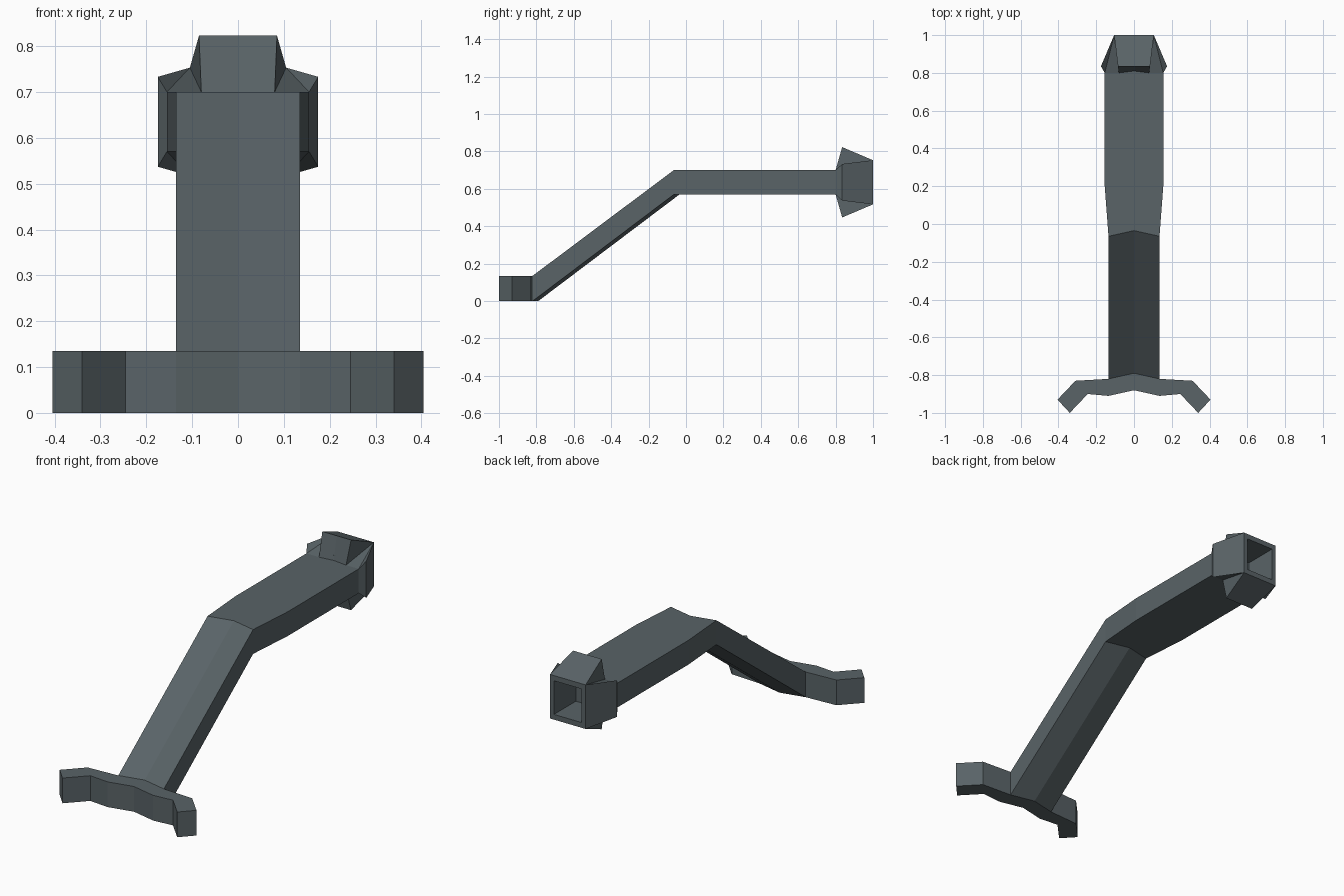
import bpy, bmesh

if "Cube" in bpy.data.objects:
    bpy.data.objects.remove(bpy.data.objects["Cube"])

slate = bpy.data.materials.new("dark_slate")
slate.diffuse_color = (0.10, 0.125, 0.135, 1)
slate.use_nodes = True
slate.node_tree.nodes["Principled BSDF"].inputs["Base Color"].default_value = slate.diffuse_color


def finish(bm, name, z=0.0):
    bmesh.ops.remove_doubles(bm, verts=bm.verts, dist=1e-5)
    bmesh.ops.recalc_face_normals(bm, faces=bm.faces)
    mesh = bpy.data.meshes.new(name)
    bm.to_mesh(mesh)
    bm.free()
    ob = bpy.data.objects.new(name, mesh)
    ob.location.z = z
    mesh.materials.append(slate)
    bpy.context.collection.objects.link(ob)
    return ob


def face(bm, pts):
    bm.faces.new([bm.verts.new(p) for p in pts])


# Foot: bent bar, half outline mirrored as quads and given height
back = [(0, -.79), (.135, -.82), (.31, -.83), (.405, -.93)]
front = [(0, -.88), (.135, -.91), (.245, -.90), (.34, -1.0)]
bm = bmesh.new()
for s in (1, -1):
    for i in range(3):
        q = [back[i], back[i + 1], front[i + 1], front[i]]
        face(bm, [(s * x, y, 0) for x, y in (q if s > 0 else q[::-1])])
bmesh.ops.remove_doubles(bm, verts=bm.verts, dist=1e-5)
ext = bmesh.ops.extrude_face_region(bm, geom=bm.faces[:], use_keep_orig=True)
bmesh.ops.translate(bm, vec=(0, 0, .135),
                    verts=[g for g in ext["geom"] if isinstance(g, bmesh.types.BMVert)])
finish(bm, "foot_bar")

# Arm: six-point section (with a ridge line at x = 0) lofted through stations
# (side y, centre y, bottom z, top z, half width)
stations = [(-.82, -.79, 0, .135, .135), (-.065, -.035, .57, .70, .135),
            (.20, .20, .57, .70, .155), (.80, .81, .57, .70, .155)]
bm = bmesh.new()
rings = []
for ys, yc, lo, hi, w in stations:
    section = [(-w, ys, lo), (0, yc, lo), (w, ys, lo), (w, ys, hi), (0, yc, hi), (-w, ys, hi)]
    rings.append([bm.verts.new(p) for p in section])
for a, b in zip(rings, rings[1:]):
    for i in range(6):
        j = (i + 1) % 6
        bm.faces.new((a[i], a[j], b[j], b[i]))
bm.faces.new(rings[0])
bm.faces.new(rings[-1])
finish(bm, "bent_arm")

# Socket head: one quadrant, repeated with both sign flips
P = dict(
    T0=(.08, .80, .065), T0c=(0, .81, .065),     # foot of top flare
    T1=(.085, .835, .188), T1c=(0, .835, .188),  # lip of top flare
    B=(.155, .80, .065), Bm=(.155, .80, 0),      # arm corner
    S=(.175, .835, .098), Sm=(.175, .835, 0),    # lip of side flare
    E=(.105, 1, .118), Ec=(0, 1, .118), Em=(.105, 1, 0),       # rim
    I=(.082, 1, .090), Ic=(0, 1, .090), Im=(.082, 1, 0),       # opening
    J=(.082, .815, .090), Jc=(0, .815, .090), Jm=(.082, .815, 0), O=(0, .815, 0))
quadrant = ["T0c T0 T1 T1c", "T1c T1 E Ec", "T0 E T1", "T0 B E", "B S E",
            "S Sm Em E", "B Bm Sm S", "Ec E I Ic", "E Em Im I",
            "Ic I J Jc", "I Im Jm J", "Jc J Jm O"]
bm = bmesh.new()
for sx in (1, -1):
    for sz in (1, -1):
        for names in quadrant:
            face(bm, [(sx * P[n][0], P[n][1], sz * P[n][2]) for n in names.split()])
finish(bm, "socket_head", .635)
